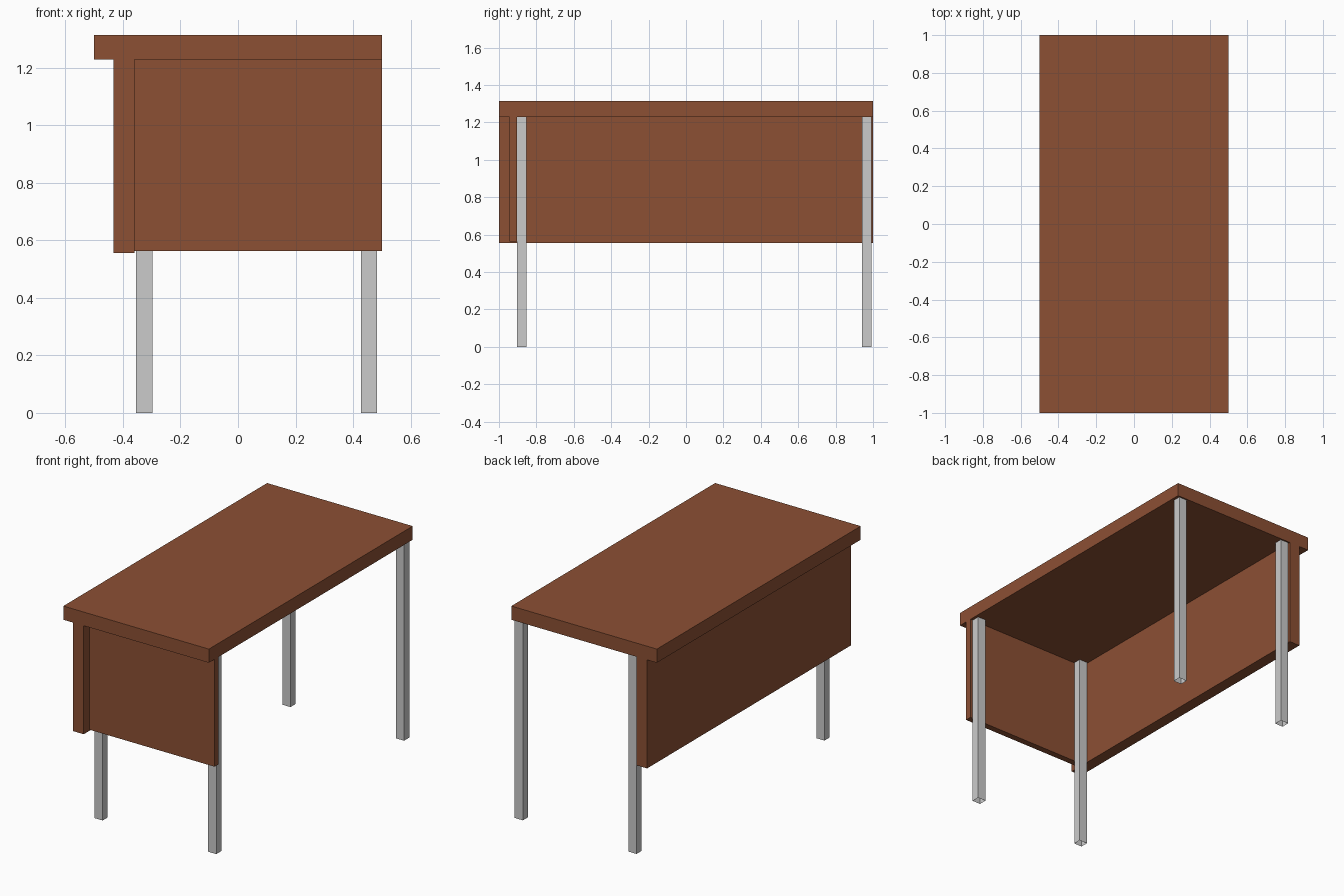
import bpy
import bmesh
from mathutils import Vector

if "Cube" in bpy.data.objects:
    bpy.data.objects.remove(bpy.data.objects["Cube"])

wood = bpy.data.materials.new("brown_wood")
wood.diffuse_color = (0.263, 0.08, 0.034, 1)
wood.use_nodes = True
wood.node_tree.nodes["Principled BSDF"].inputs["Base Color"].default_value = wood.diffuse_color


def box(name, lo, hi, material=None, open_ends=False):
    """Axis-aligned box between two corners; open_ends makes a hollow tube."""
    lo, hi = Vector(lo), Vector(hi)
    bm = bmesh.new()
    bmesh.ops.create_cube(bm, size=1)
    bmesh.ops.scale(bm, vec=hi - lo, verts=bm.verts)
    bm.normal_update()
    if open_ends:
        caps = [f for f in bm.faces if abs(f.normal.z) > 0.9]
        bmesh.ops.delete(bm, geom=caps, context='FACES_ONLY')
    mesh = bpy.data.meshes.new(name)
    bm.to_mesh(mesh)
    bm.free()
    obj = bpy.data.objects.new(name, mesh)
    obj.location = (lo + hi) / 2
    bpy.context.collection.objects.link(obj)
    if material:
        mesh.materials.append(material)
    return obj


TOP_Z = 1.23   # underside of the desktop

# Desktop and the two hanging panels
box("desktop", (-0.5, -1, TOP_Z), (0.5, 1, 1.315), wood)
box("long_panel", (-0.433, -1, 0.556), (-0.36, 1, TOP_Z), wood)
box("end_panel", (-0.36, -0.944, 0.563), (0.5, -0.904, TOP_Z), wood)

# Four square legs, open at the ends
for side, x in (("left", -0.354), ("right", 0.427)):
    for end, y in (("front", -0.903), ("back", 0.941)):
        box(f"{end}_{side}_leg", (x, y, 0), (x + 0.056, y + 0.05, TOP_Z),
            open_ends=True)
